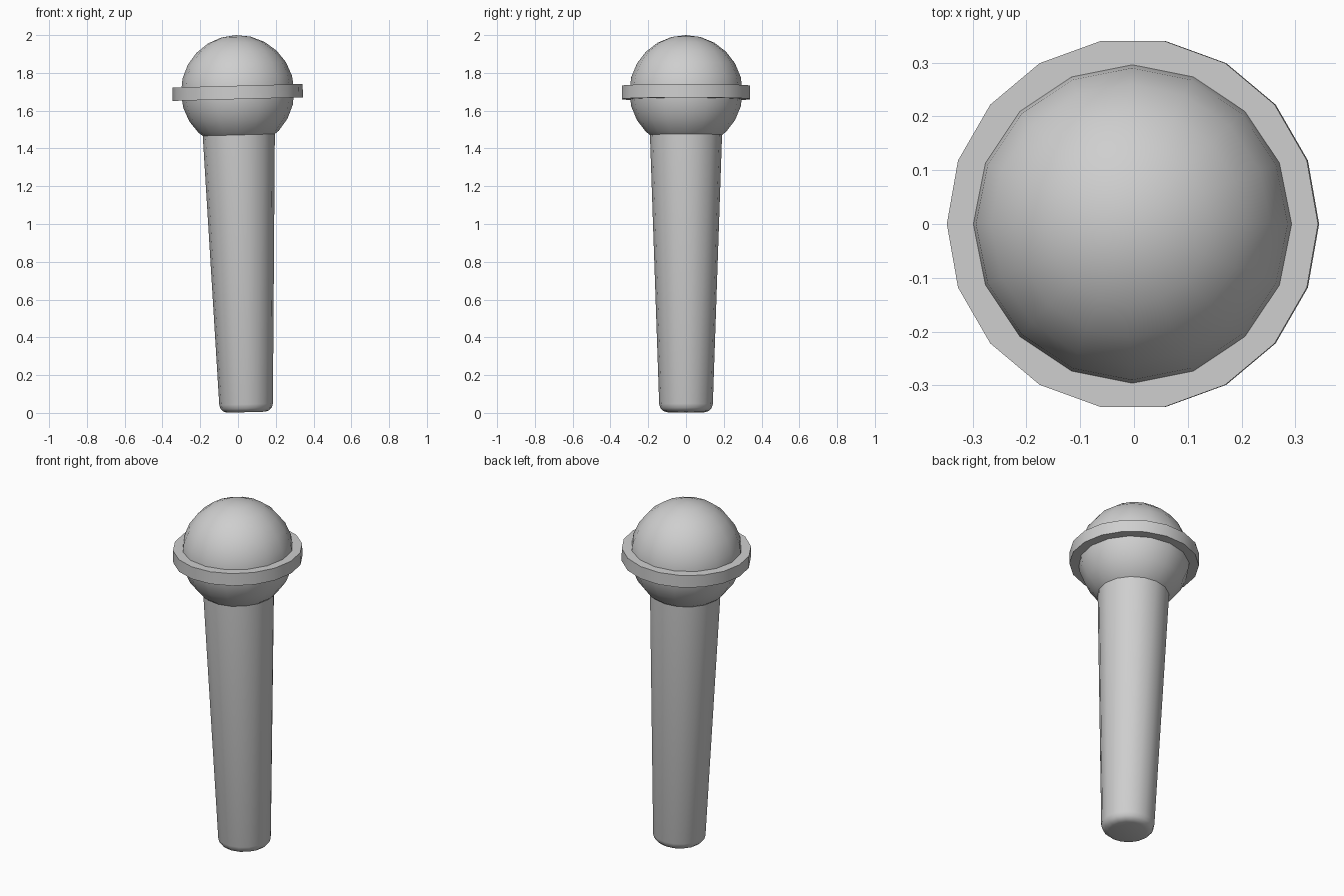
import bpy, math
from mathutils import Matrix

cube = bpy.data.objects.get("Cube")
if cube:
    bpy.data.objects.remove(cube, do_unlink=True)

grey = bpy.data.materials.new("plain grey")
grey.use_nodes = True
colour = (0.62, 0.62, 0.62, 1)
grey.diffuse_color = colour
grey.node_tree.nodes["Principled BSDF"].inputs["Base Color"].default_value = colour

# The whole microphone leans slightly about the centre of its head
LEAN = Matrix.Translation((-0.002, 0, 1.7)) @ Matrix.Rotation(math.radians(-1.55), 4, 'Y')


def finish(obj, angle):
    obj.data.materials.append(grey)
    obj.matrix_world = LEAN
    bpy.ops.object.select_all(action='DESELECT')
    obj.select_set(True)
    bpy.context.view_layer.objects.active = obj
    bpy.ops.object.shade_smooth_by_angle(angle=math.radians(angle))


def lathe(name, profile, sides, angle=35):
    """Turn (radius, height) points, listed bottom to top, into a capped solid."""
    verts = [(r * math.cos(2 * math.pi * i / sides), r * math.sin(2 * math.pi * i / sides), z)
             for r, z in profile for i in range(sides)]
    faces = [(k * sides + i, k * sides + (i + 1) % sides,
              (k + 1) * sides + (i + 1) % sides, (k + 1) * sides + i)
             for k in range(len(profile) - 1) for i in range(sides)]
    faces.append(tuple(reversed(range(sides))))
    faces.append(tuple(range(len(verts) - sides, len(verts))))
    mesh = bpy.data.meshes.new(name)
    mesh.from_pydata(verts, [], faces)
    obj = bpy.data.objects.new(name, mesh)
    bpy.context.collection.objects.link(obj)
    finish(obj, angle)


# Round head
bpy.ops.mesh.primitive_uv_sphere_add(segments=16, ring_count=12, radius=0.3)
head = bpy.context.object
head.name = "head"
finish(head, 40)

# Flat band around the head
lathe("head_band", [(0.345, -0.039), (0.345, 0.032)], 18)

# Tapered handle with a rounded foot
lathe("handle", [(0.1, -1.697), (0.12, -1.691), (0.135, -1.677), (0.142, -1.655),
                 (0.191, -0.225)], 16)
